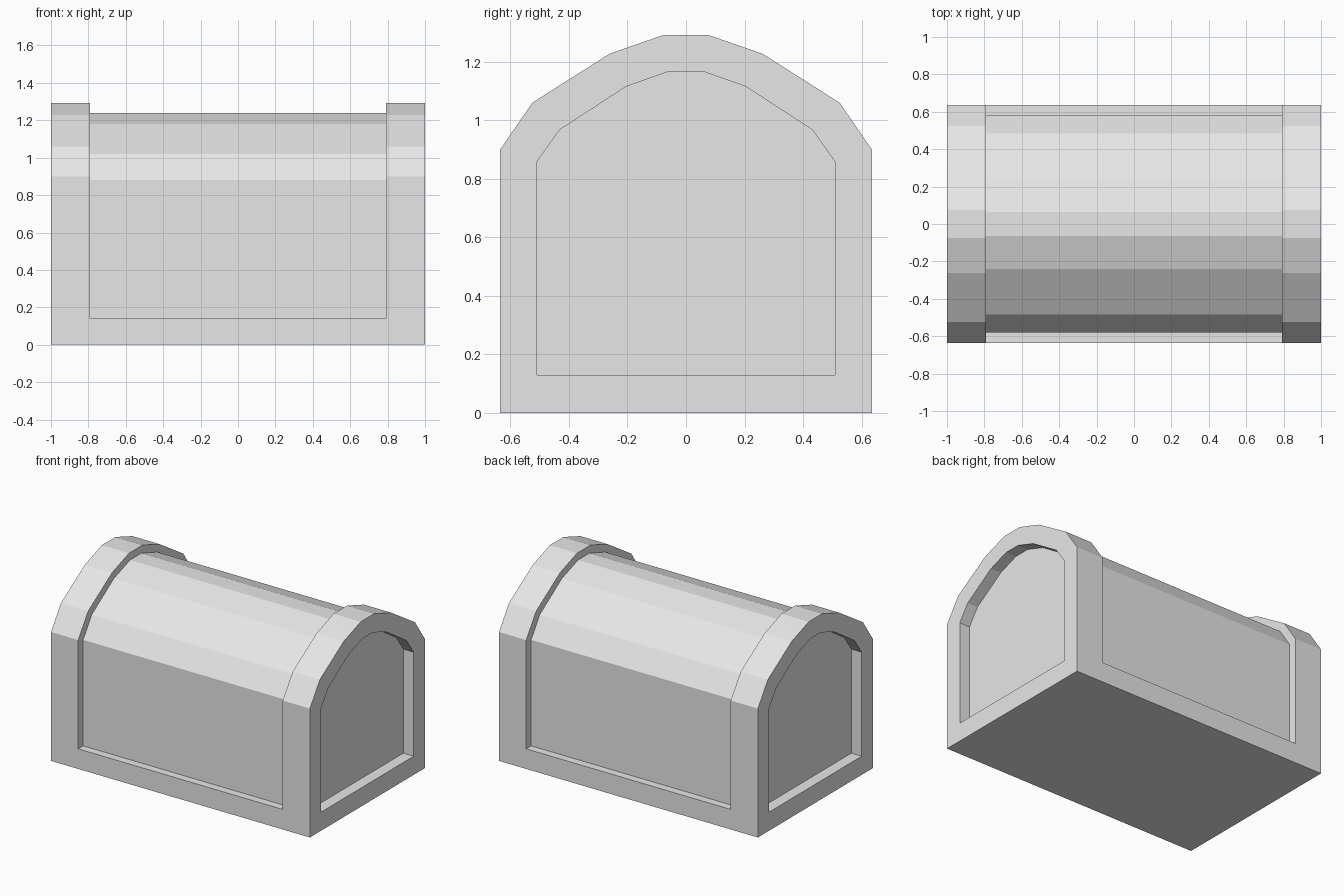
import bpy
import bmesh

cube = bpy.data.objects.get("Cube")
if cube:
    bpy.data.objects.remove(cube, do_unlink=True)

grey = bpy.data.materials.new("plain_grey")
grey.use_nodes = True
grey.diffuse_color = (0.8, 0.8, 0.8, 1)
grey.node_tree.nodes["Principled BSDF"].inputs["Base Color"].default_value = (0.8, 0.8, 0.8, 1)


def mirrored(half):
    """Close a half outline (y, z), listed bottom to top, across y = 0."""
    return half + [(-y, z) for y, z in reversed(half)]


def loft(name, sections, caps=True):
    """Skin a list of (x, outline) sections that share a point count."""
    bm = bmesh.new()
    loops = [[bm.verts.new((x, y, z)) for y, z in outline] for x, outline in sections]
    n = len(loops[0])
    for a, b in zip(loops, loops[1:]):
        for i in range(n):
            j = (i + 1) % n
            bm.faces.new((a[i], a[j], b[j], b[i]))
    if caps:
        bm.faces.new(loops[0])
        bm.faces.new(loops[-1])
    bmesh.ops.recalc_face_normals(bm, faces=bm.faces)
    mesh = bpy.data.meshes.new(name)
    bm.to_mesh(mesh)
    bm.free()
    mesh.materials.append(grey)
    obj = bpy.data.objects.new(name, mesh)
    bpy.context.collection.objects.link(obj)
    return obj


# Chest body: bottom rail, recessed side panels and faceted lid
body = mirrored([(0.635, 0), (0.635, 0.14), (0.58, 0.14), (0.58, 0.88),
                 (0.485, 1.02), (0.24, 1.18), (0.063, 1.24)])
loft("chest_body", [(-0.79, body), (0.79, body)])

# End frames: raised arch around a recessed end panel
arch = mirrored([(0.635, 0), (0.635, 0.9), (0.525, 1.06), (0.262, 1.227), (0.075, 1.292)])
opening = mirrored([(0.51, 0.13), (0.51, 0.857), (0.432, 0.967), (0.205, 1.115), (0.058, 1.167)])
for side, s in (("left", 1), ("right", -1)):
    loft(side + "_end_frame", [(s * 0.79, arch), (s, arch), (s, opening), (s * 0.92, opening)])
